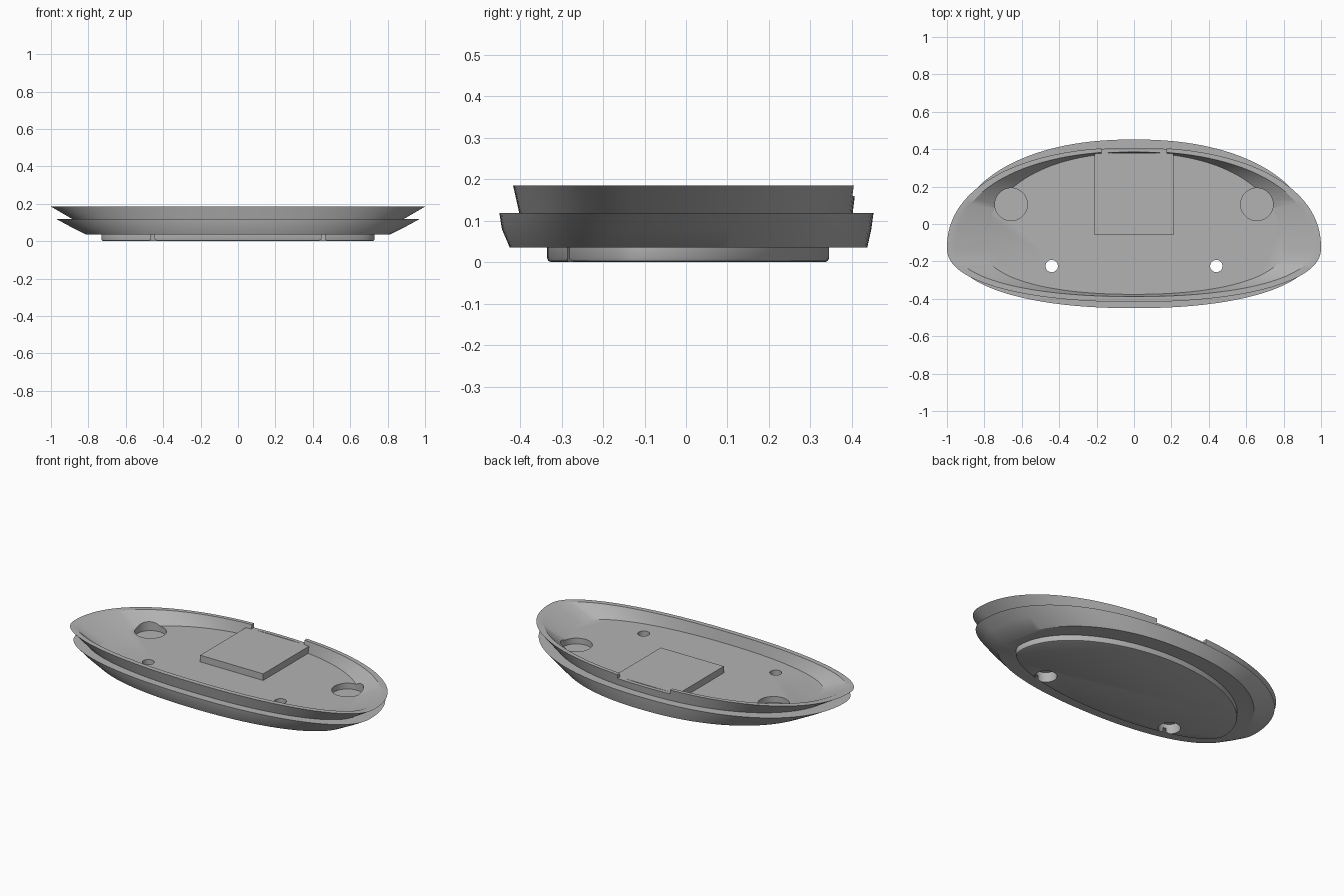
import bpy, bmesh, math
from mathutils import Matrix

if "Cube" in bpy.data.objects:
    bpy.data.objects.remove(bpy.data.objects["Cube"], do_unlink=True)

grey = bpy.data.materials.new("plain grey")
grey.use_nodes = True
grey.diffuse_color = (0.45, 0.45, 0.45, 1)
grey.node_tree.nodes["Principled BSDF"].inputs["Base Color"].default_value = grey.diffuse_color


def finish(name, bm):
    bmesh.ops.recalc_face_normals(bm, faces=bm.faces)
    mesh = bpy.data.meshes.new(name)
    bm.to_mesh(mesh)
    bm.free()
    mesh.materials.append(grey)
    obj = bpy.data.objects.new(name, mesh)
    bpy.context.collection.objects.link(obj)
    return obj


def activate(obj):
    bpy.ops.object.select_all(action='DESELECT')
    obj.select_set(True)
    bpy.context.view_layer.objects.active = obj


def loft(name, rings, power, mid_y, steps=128):
    """Stack egg-shaped outlines (z, half width, front y, back y), capped."""
    bm = bmesh.new()
    loops = []
    for z, half, front, back in rings:
        loop = []
        for i in range(steps):
            t = 2 * math.pi * i / steps
            c, s = math.cos(t), math.sin(t)
            depth = back - mid_y if s > 0 else mid_y - front
            x = half * math.copysign(abs(c) ** (2 / power), c)
            y = mid_y + depth * math.copysign(abs(s) ** (2 / power), s)
            loop.append(bm.verts.new((x, y, z)))
        loops.append(loop)
    for low, high in zip(loops, loops[1:]):
        for i in range(steps):
            j = (i + 1) % steps
            bm.faces.new((low[i], low[j], high[j], high[i]))
    bm.faces.new(loops[0][::-1])
    bm.faces.new(loops[-1])
    return finish(name, bm)


def box(name, x, y0, y1, z0, z1):
    bm = bmesh.new()
    place = Matrix.Translation((0, (y0 + y1) / 2, (z0 + z1) / 2))
    bmesh.ops.create_cube(bm, size=1, matrix=place @ Matrix.Diagonal((2 * x, y1 - y0, z1 - z0, 1)))
    return finish(name, bm)


def drum(name, x, y, radius, z0, z1):
    bm = bmesh.new()
    bmesh.ops.create_cone(bm, cap_ends=True, segments=48, radius1=radius, radius2=radius,
                          depth=z1 - z0, matrix=Matrix.Translation((x, y, (z0 + z1) / 2)))
    return finish(name, bm)


def cut(obj, cutters):
    activate(obj)
    for cutter in cutters:
        mod = obj.modifiers.new("cut", 'BOOLEAN')
        mod.operation = 'DIFFERENCE'
        mod.solver = 'EXACT'
        mod.object = cutter
        bpy.ops.object.modifier_apply(modifier=mod.name)


# Two-tier shell: lower flare, ledge, upper flare, rim, inner wall, floor
shell = loft("tray_shell", [
    (0.035, 0.81, -0.425, 0.437),
    (0.08, 0.90, -0.444, 0.447),
    (0.118, 0.97, -0.45, 0.452),
    (0.118, 0.885, -0.402, 0.402),
    (0.185, 1.0, -0.417, 0.41),
    (0.185, 0.955, -0.388, 0.388),
    (0.12, 0.80, -0.376, 0.38),
], 2.2, -0.13)

# Foot plate with a rounded lower edge
foot = loft("foot_plate", [
    (0, 0.72, -0.325, 0.335),
    (0.003, 0.727, -0.332, 0.342),
    (0.01, 0.73, -0.335, 0.345),
    (0.036, 0.73, -0.335, 0.345),
], 2, -0.1)

# Raised square pad at the back of the floor
box("raised_pad", 0.21, -0.06, 0.38, 0.11, 0.16)

# Screw holes with wide recesses underneath, round pockets, rim notch
through, pockets = [], []
for side in (-1, 1):
    through.append(drum("screw_hole", side * 0.44, -0.225, 0.033, -0.1, 0.3))
    through.append(drum("screw_recess", side * 0.44, -0.225, 0.0615, -0.1, 0.06))
    pockets.append(drum("round_pocket", side * 0.657, 0.105, 0.087, 0.085, 0.3))
notch = box("rim_notch", 0.175, 0.3, 0.5, 0.16, 0.3)
cut(shell, through + pockets + [notch])
cut(foot, through)
for cutter in through + pockets + [notch]:
    bpy.data.objects.remove(cutter, do_unlink=True)

# Smooth flanks, sharp edges
for obj in (shell, foot):
    activate(obj)
    bpy.ops.object.shade_smooth_by_angle(angle=math.radians(30))
